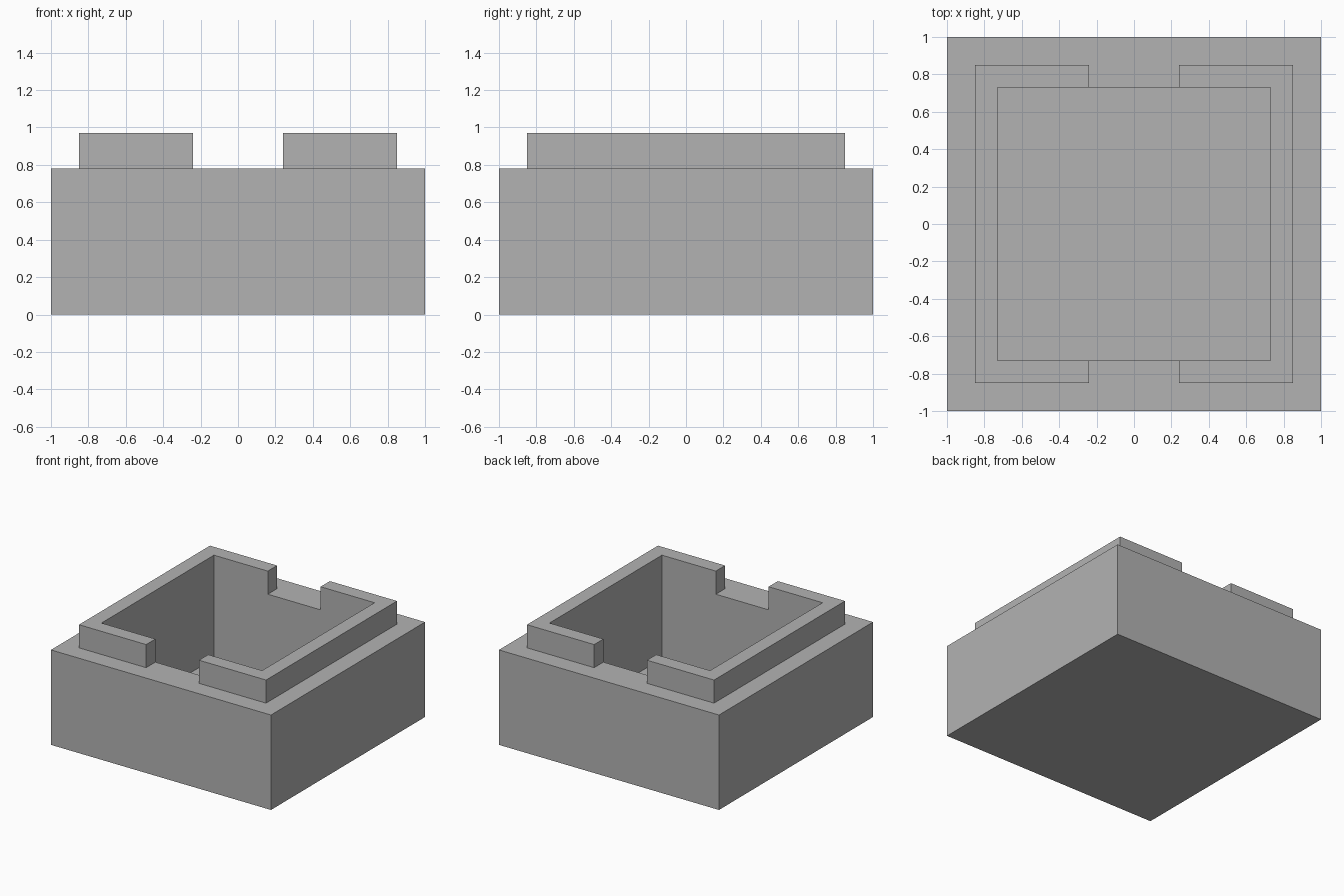
import bpy
import bmesh

cube = bpy.data.objects.get("Cube")
if cube:
    bpy.data.objects.remove(cube, do_unlink=True)

BODY_TOP, LIP_TOP, FLOOR = 0.78, 0.97, 0.12
OUTER, INNER, GAP = 0.85, 0.73, 0.24

grey = bpy.data.materials.new("plain_grey")
grey.use_nodes = True
colour = (0.45, 0.45, 0.45, 1)
grey.diffuse_color = colour
grey.node_tree.nodes["Principled BSDF"].inputs["Base Color"].default_value = colour


def finish(name, bm):
    bmesh.ops.recalc_face_normals(bm, faces=bm.faces)
    mesh = bpy.data.meshes.new(name)
    bm.to_mesh(mesh)
    bm.free()
    mesh.materials.append(grey)
    obj = bpy.data.objects.new(name, mesh)
    bpy.context.collection.objects.link(obj)
    return obj


def extrude_up(bm, points, z0, z1):
    """Extrude a flat outline from z0 to z1 and return its top face."""
    face = bm.faces.new([bm.verts.new((x, y, z0)) for x, y in points])
    new = bmesh.ops.extrude_face_region(bm, geom=[face], use_keep_orig=True)["geom"]
    verts = [g for g in new if isinstance(g, bmesh.types.BMVert)]
    bmesh.ops.translate(bm, verts=verts, vec=(0, 0, z1 - z0))
    return next(g for g in new if isinstance(g, bmesh.types.BMFace))


# Square box body with a deep open cavity
bm = bmesh.new()
top = extrude_up(bm, [(-1, -1), (1, -1), (1, 1), (-1, 1)], 0, BODY_TOP)
bmesh.ops.recalc_face_normals(bm, faces=bm.faces)
bmesh.ops.inset_region(bm, faces=[top], thickness=1 - INNER, use_even_offset=True)
pocket = bmesh.ops.extrude_face_region(bm, geom=[top])["geom"]
bmesh.ops.translate(bm, vec=(0, 0, FLOOR - BODY_TOP),
                    verts=[g for g in pocket if isinstance(g, bmesh.types.BMVert)])
if top.is_valid:
    bmesh.ops.delete(bm, geom=[top], context='FACES_ONLY')
finish("box_body", bm)

# Raised lip: a C-shaped half on each side, leaving front and back notches
half = [(GAP, -OUTER), (OUTER, -OUTER), (OUTER, OUTER), (GAP, OUTER),
        (GAP, INNER), (INNER, INNER), (INNER, -INNER), (GAP, -INNER)]
bm = bmesh.new()
extrude_up(bm, half, BODY_TOP, LIP_TOP)
lip = finish("raised_lip", bm)
mirror = lip.modifiers.new("Mirror", 'MIRROR')
mirror.use_mirror_merge = False
